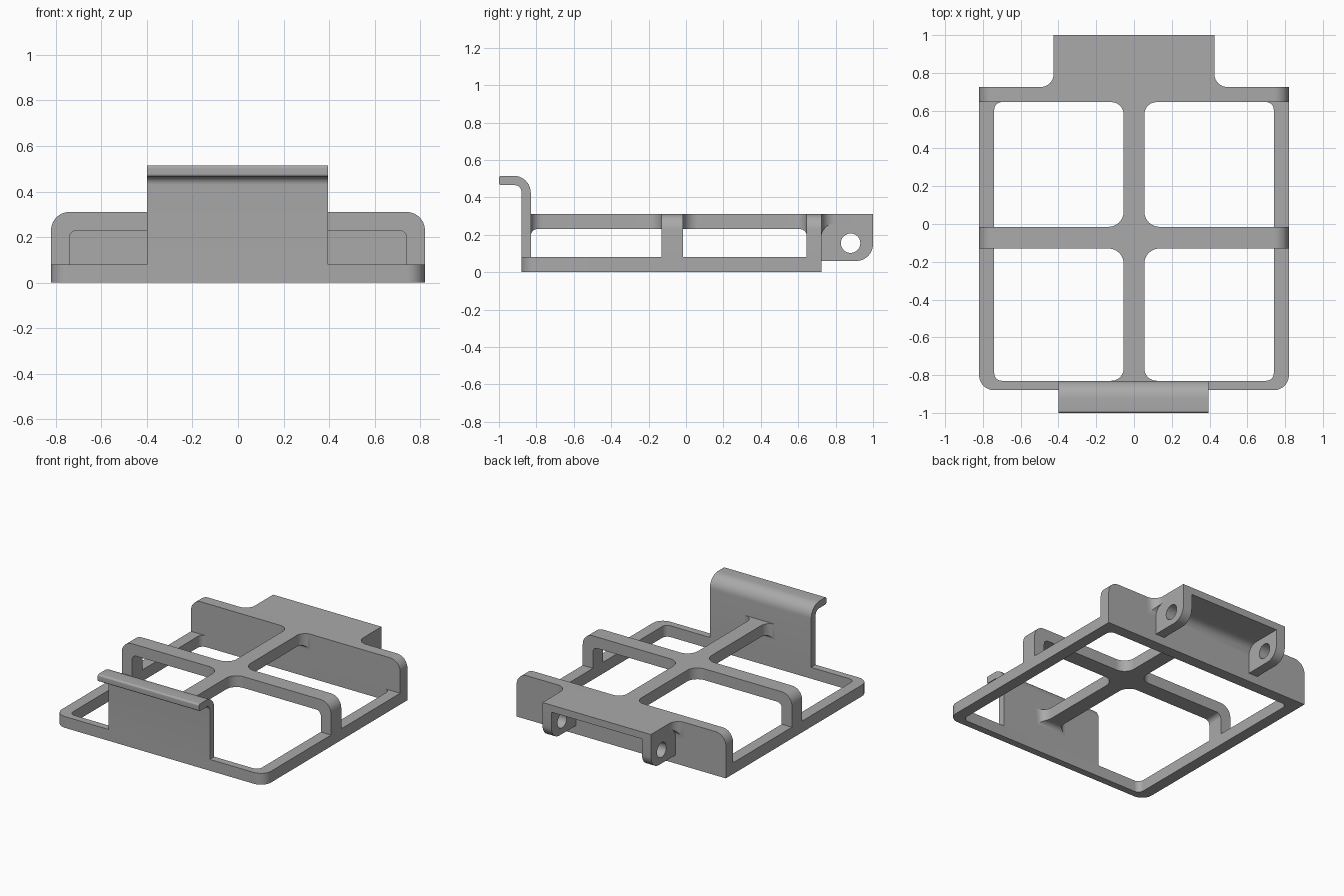
import bpy, bmesh
from math import sin, cos, pi, radians
from mathutils import Vector

if "Cube" in bpy.data.objects:
    bpy.data.objects.remove(bpy.data.objects["Cube"], do_unlink=True)

grey = bpy.data.materials.new("plain grey")
grey.use_nodes = True
grey.diffuse_color = (0.4, 0.4, 0.4, 1)
grey.node_tree.nodes["Principled BSDF"].inputs["Base Color"].default_value = (0.4, 0.4, 0.4, 1)
parts = []


def outline(corners, steps=10):
    """Right-angled polygon whose corners (a, b, radius) become arcs."""
    pts = []
    for i, c in enumerate(corners):
        p = Vector(c[:2])
        r = c[2] if len(c) > 2 else 0
        if not r:
            arc = [p]
        else:
            u = (Vector(corners[i - 1][:2]) - p).normalized() * r
            v = (Vector(corners[(i + 1) % len(corners)][:2]) - p).normalized() * r
            angles = [pi / 2 * k / steps for k in range(steps + 1)]
            arc = [p + u + v - v * cos(a) - u * sin(a) for a in angles]
        for q in arc:
            if not pts or (q - pts[-1]).length > 1e-5:
                pts.append(q)
    if (pts[0] - pts[-1]).length < 1e-5:
        pts.pop()
    return pts


def prism(name, axis, pts, lo, hi):
    """Extrude a flat outline along an axis from lo to hi."""
    place = {"x": lambda a, b, d: (d, a, b),
             "y": lambda a, b, d: (a, d, b),
             "z": lambda a, b, d: (a, b, d)}[axis]
    bm = bmesh.new()
    face = bm.faces.new([bm.verts.new(place(p[0], p[1], lo)) for p in pts])
    ext = bmesh.ops.extrude_face_region(bm, geom=[face])
    moved = [g for g in ext["geom"] if isinstance(g, bmesh.types.BMVert)]
    bmesh.ops.translate(bm, verts=moved, vec=place(0, 0, hi - lo))
    bmesh.ops.recalc_face_normals(bm, faces=bm.faces)
    mesh = bpy.data.meshes.new(name)
    bm.to_mesh(mesh)
    bm.free()
    mesh.materials.append(grey)
    ob = bpy.data.objects.new(name, mesh)
    bpy.context.collection.objects.link(ob)
    parts.append(ob)
    return ob


def combine(ob, tool, operation):
    """Apply a boolean and discard the tool."""
    tool.hide_render = True
    mod = ob.modifiers.new("cut", "BOOLEAN")
    mod.operation, mod.object, mod.solver = operation, tool, "EXACT"
    bpy.context.view_layer.objects.active = ob
    bpy.ops.object.modifier_apply(modifier=mod.name)
    parts.remove(tool)
    bpy.data.objects.remove(tool, do_unlink=True)


def mirrored(half):
    return half + [(-c[0], *c[1:]) for c in reversed(half)]


W, RAIL, TOP, UNDER = 0.82, 0.08, 0.31, 0.23
FRONT, PLATE, WALL, BACK = -0.88, -0.83, 0.645, 0.725
BR0, BR1 = -0.13, -0.015
INNER = W - RAIL

# Base frame with one large opening
base = prism("base_frame", "z", outline(mirrored([(W, FRONT, 0.08), (W, BACK)])), 0, RAIL)
hole = prism("base_opening", "z", outline(mirrored([(INNER, PLATE, 0.04), (INNER, WALL, 0.04)])), -0.1, 0.2)
combine(base, hole, "DIFFERENCE")

# Back wall and middle bridge
prism("back_wall", "y", outline(mirrored([(W, RAIL), (W, TOP, 0.08)])), WALL, BACK)
prism("middle_bridge", "y", outline(
    [(-W, RAIL), (-W, TOP, 0.08), (W, TOP, 0.08), (W, RAIL),
     (INNER, RAIL), (INNER, UNDER, 0.035), (-INNER, UNDER, 0.035), (-INNER, RAIL)]), BR0, BR1)

# Spine bars with flared ends, also filleted underneath at the outer end
for name, end, mid, s in (("front_spine", PLATE, BR0, 1), ("back_spine", WALL, BR1, -1)):
    w, f, g = 0.055, 0.065, 0.08
    bar = prism(name, "z", outline(mirrored([(w + f, end), (w, end, f), (w, mid, g), (w + g, mid)])), 0.1, 0.4)
    out = end - s * 0.03
    side = prism("spine_side", "x", outline(
        [(out, TOP), (mid + s * 0.03, TOP), (mid + s * 0.03, UNDER),
         (end, UNDER, 0.035), (end, UNDER - 0.04), (out, UNDER - 0.04)]), -0.4, 0.4)
    combine(bar, side, "INTERSECT")

# Upright clip plate with its forward hook
prism("clip_plate", "x", outline(
    [(PLATE, RAIL), (PLATE, 0.515, 0.09), (-1, 0.515, 0.012), (-1, 0.465, 0.012),
     (FRONT, 0.465, 0.035), (FRONT, RAIL)]), -0.4, 0.395)

# Hinge shelf blending into the back wall
EAR, SHELF, R = 0.425, 0.26, 0.07
shelf = prism("hinge_shelf", "z", outline(mirrored(
    [(EAR + R, BACK), (EAR, BACK, R), (EAR, 1)])), 0.1, 0.4)
side = prism("shelf_side", "x", outline(
    [(BACK - 0.03, TOP), (1.03, TOP), (1.03, SHELF), (BACK, SHELF, R),
     (BACK, SHELF - R - 0.01), (BACK - 0.03, SHELF - R - 0.01)]), -0.6, 0.6)
combine(shelf, side, "INTERSECT")

# Hinge ears with round pin holes
for name, x0, x1 in (("left_hinge_ear", EAR - 0.07, EAR), ("right_hinge_ear", -EAR, -EAR + 0.07)):
    ear = prism(name, "x", outline([(BACK, 0.06), (1, 0.06, 0.09), (1, SHELF), (BACK, SHELF)]), x0, x1)
    circle = [(0.88 + 0.052 * cos(2 * pi * k / 40), 0.155 + 0.052 * sin(2 * pi * k / 40)) for k in range(40)]
    combine(ear, prism("pin_hole", "x", circle, x0 - 0.05, x1 + 0.05), "DIFFERENCE")

# Smooth the arcs and keep the corners sharp
bpy.ops.object.select_all(action="DESELECT")
for ob in parts:
    ob.select_set(True)
bpy.context.view_layer.objects.active = parts[0]
bpy.ops.object.shade_smooth_by_angle(angle=radians(30))
